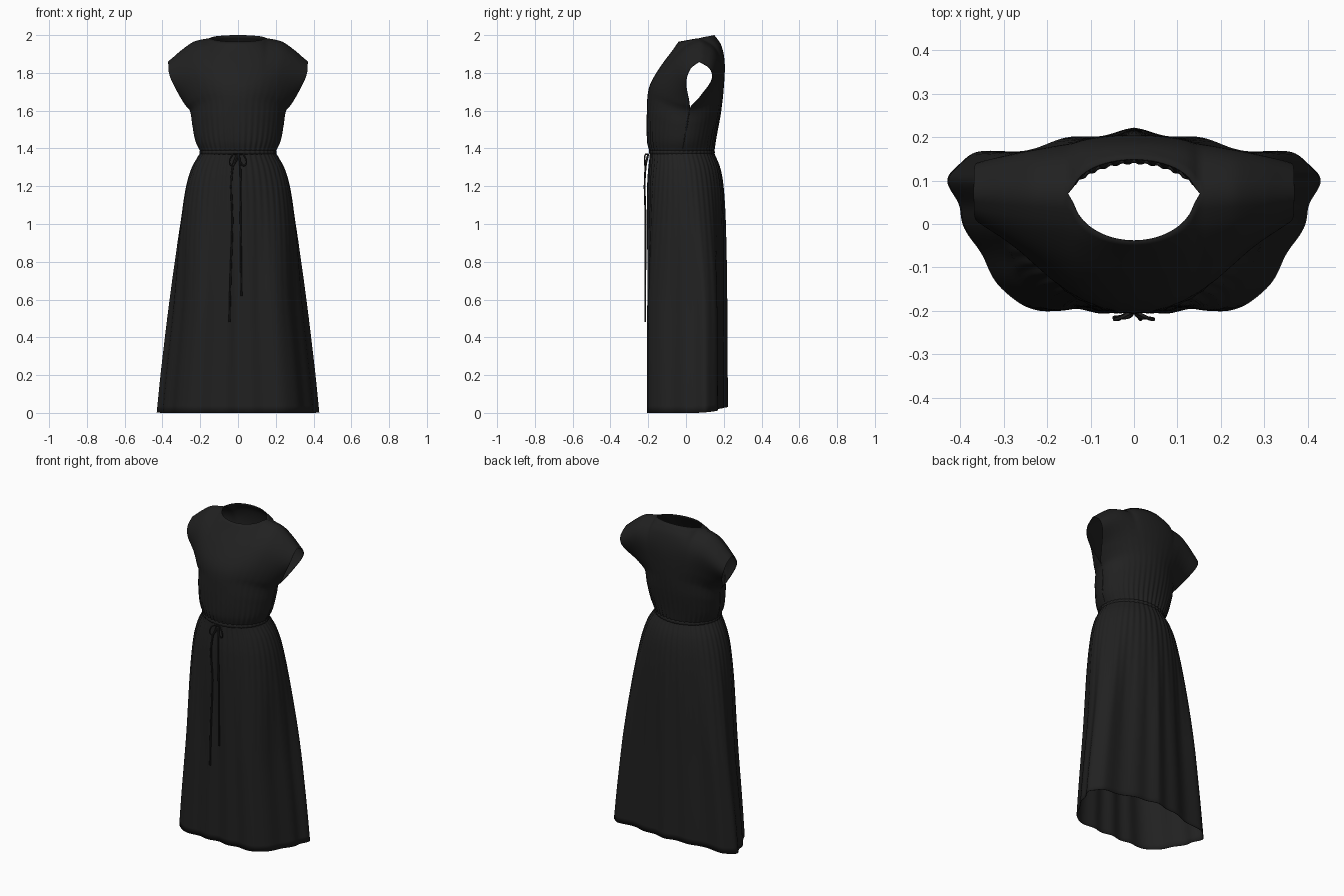
import bpy, bmesh
from math import sin, cos, pi, sqrt

cube = bpy.data.objects.get("Cube")
if cube:
    bpy.data.objects.remove(cube, do_unlink=True)

black = bpy.data.materials.new("black_fabric")
black.use_nodes = True
black.diffuse_color = (0.015, 0.015, 0.015, 1)
black.node_tree.nodes["Principled BSDF"].inputs["Base Color"].default_value = black.diffuse_color


def curve(points, x):
    """Smooth interpolation through (x, value) pairs."""
    if x <= points[0][0]:
        return points[0][1]
    for i in range(len(points) - 1):
        (x0, v0), (x1, v1) = points[i], points[i + 1]
        if x <= x1:
            before, after = points[max(i - 1, 0)], points[min(i + 2, len(points) - 1)]
            h = x1 - x0
            m0 = (v1 - before[1]) / (x1 - before[0]) * h
            m1 = (after[1] - v0) / (after[0] - x0) * h
            t = (x - x0) / h
            return (v0 * (2*t**3 - 3*t*t + 1) + m0 * (t**3 - 2*t*t + t)
                    + v1 * (3*t*t - 2*t**3) + m1 * (t**3 - t*t))
    return points[-1][1]


def smooth(t):
    t = min(max(t, 0), 1)
    return t * t * (3 - 2 * t)


def add_grid(bm, rows):
    verts = [[bm.verts.new(p) for p in row] for row in rows]
    for a, b in zip(verts, verts[1:]):
        for i in range(len(a) - 1):
            bm.faces.new((a[i], a[i + 1], b[i + 1], b[i]))


def finish(name, bm, thickness=0.0):
    bmesh.ops.remove_doubles(bm, verts=bm.verts, dist=0.0005)
    bmesh.ops.recalc_face_normals(bm, faces=bm.faces)
    mesh = bpy.data.meshes.new(name)
    bm.to_mesh(mesh)
    bm.free()
    mesh.materials.append(black)
    mesh.shade_smooth()
    obj = bpy.data.objects.new(name, mesh)
    bpy.context.collection.objects.link(obj)
    if thickness:
        solid = obj.modifiers.new("cloth_thickness", "SOLIDIFY")
        solid.thickness = thickness
        solid.offset = -1
    return obj


WAIST = 1.38

# Skirt: round gathered waist blending to a wide, flat-fronted hem
half_width = [(0, .425), (.2, .405), (.4, .382), (.6, .358), (.8, .335), (1, .31),
              (1.2, .275), (1.3, .243), (1.35, .215), (WAIST, .197)]
front_y = [(0, -.21), (.7, -.208), (1.2, -.205), (WAIST, -.188)]
back_y = [(0, .215), (.5, .212), (1, .207), (1.2, .196), (1.3, .178), (WAIST, .145)]
hem_x = [(0, 0), (.12, .3), (.25, .6), (.37, .79), (.5, .94), (.6, 1), (.7, .88), (.8, .6), (.9, .3), (1, 0)]
hem_y = [(0, -.96), (.12, -.95), (.25, -.9), (.37, -.5), (.5, .1), (.6, .47), (.7, .75), (.8, .79), (.9, .94), (1, 1)]

SEGMENTS = 240
rows = []
for j in range(49):
    v = j / 48
    row = []
    for i in range(SEGMENTS + 1):
        a = 2 * pi * (i % SEGMENTS) / SEGMENTS
        u = a / pi if a <= pi else 2 - a / pi
        side = 1 if a <= pi else -1
        hem_z = 0.03 * smooth((u - .5) / .5)
        z = hem_z + (WAIST - hem_z) * (1 - (1 - v) ** 1.3)
        blend = smooth((WAIST - z) / .9)
        x = side * (curve(hem_x, u) * blend + sin(pi * u) * (1 - blend))
        y = curve(hem_y, u) * blend - cos(pi * u) * (1 - blend)
        drop = (WAIST - z) / WAIST
        folds = .008 * smooth(drop * 1.6) * cos(15 * a + pi) * (0.6 + 0.4 * cos(4 * a))
        gathers = .004 * cos(44 * a) * (1 - drop) ** 3
        ripple = 1 + (folds + gathers) / .24
        f, b = curve(front_y, z), curve(back_y, z)
        row.append((x * curve(half_width, z) * (1 + (ripple - 1) * .5),
                    (f + b) / 2 + y * (b - f) / 2 * ripple, z))
    rows.append(row)
bm = bmesh.new()
add_grid(bm, rows)
finish("skirt", bm, 0.003)

# Bodice: front and back panels joined at side seams and shoulders, open at armholes
NECK = 0.39
panel_width = [(0, .197), (.12, .225), (.3, .242), (.46, .255), (.52, .28), (.7, .33),
               (.86, .364), (1, .37)]
shoulder_z = [(NECK, 1.985), (.54, 1.975), (.65, 1.962), (.81, 1.92), (.93, 1.882), (1, 1.86)]
panels = {
    "front": dict(neck_z=1.965,
                  centre=[(0, -.188), (.1, -.203), (.4, -.206), (.55, -.2), (.65, -.18),
                          (.8, -.125), (.93, -.068), (1, -.04)],
                  edge=[(0, -.02), (.48, .02), (.77, .0), (.93, .025), (1, .07)]),
    "back": dict(neck_z=2.0,
                 centre=[(0, .145), (.1, .155), (.35, .185), (.6, .202), (.78, .204),
                         (.92, .185), (1, .15)],
                 edge=[(0, -.02), (.48, .02), (.6, .07), (.8, .138), (.93, .125), (1, .07)]),
}
bm = bmesh.new()
for name, panel in panels.items():
    rows = []
    for j in range(41):
        t = j / 40
        row = []
        for i in range(97):
            angle = -pi / 2 + pi * i / 96
            s = sin(angle)
            n = abs(s)
            inside = sqrt(max(0, 1 - (n / NECK) ** 2))
            top = curve(shoulder_z, n)
            if n < NECK:
                top = shoulder_z[0][1] + (panel["neck_z"] - shoulder_z[0][1]) * inside
            round_shape = max(0, 1 - s * s) ** (.5 + .4 * smooth((t - .3) / .5))
            shape = round_shape + (inside - round_shape) * t ** 8
            edge = curve(panel["edge"], t)
            y = edge + (curve(panel["centre"], t) - edge) * shape
            gather = .005 * cos(44 * angle) * (1 - t) ** 3 * cos(angle)
            y += gather if name == "back" else -gather
            row.append((s * curve(panel_width, t), y, WAIST + t * (top - WAIST)))
        rows.append(row)
    add_grid(bm, rows)
finish("bodice", bm, 0.003)

# Elastic casing around the waist
rows = []
for j in range(9):
    c = 2 * pi * (j % 8) / 8
    row = []
    for i in range(SEGMENTS + 1):
        a = 2 * pi * (i % SEGMENTS) / SEGMENTS
        grow = .006 * cos(c) + .002 * cos(44 * a)
        row.append(((.197 + grow) * sin(a), -.0215 - (.1665 + grow) * cos(a), WAIST + .012 * sin(c)))
    rows.append(row)
bm = bmesh.new()
add_grid(bm, rows)
finish("waist_casing", bm)


# Drawstring with two hanging ends and a small bow
def cord(name, points, radius):
    data = bpy.data.curves.new(name, "CURVE")
    data.dimensions = "3D"
    data.bevel_depth = radius
    data.bevel_resolution = 2
    data.use_fill_caps = True
    spline = data.splines.new("BEZIER")
    spline.bezier_points.add(len(points) - 1)
    for bp, p in zip(spline.bezier_points, points):
        bp.co = p
        bp.handle_left_type = bp.handle_right_type = "AUTO"
    data.materials.append(black)
    bpy.context.collection.objects.link(bpy.data.objects.new(name, data))


cord("right_tie", [(-.005, -.2, 1.37), (-.028, -.214, 1.3), (-.03, -.214, 1), (-.04, -.216, .7), (-.045, -.216, .48)], .005)
cord("left_tie", [(.005, -.2, 1.37), (.012, -.214, 1.3), (.014, -.214, 1), (.018, -.216, .62)], .005)
for side, label in ((-1, "right"), (1, "left")):
    cord(label + "_bow_loop", [(0, -.2, 1.37), (side * .03, -.216, 1.365),
                               (side * .035, -.217, 1.31), (side * .012, -.214, 1.33), (0, -.2, 1.37)], .004)
